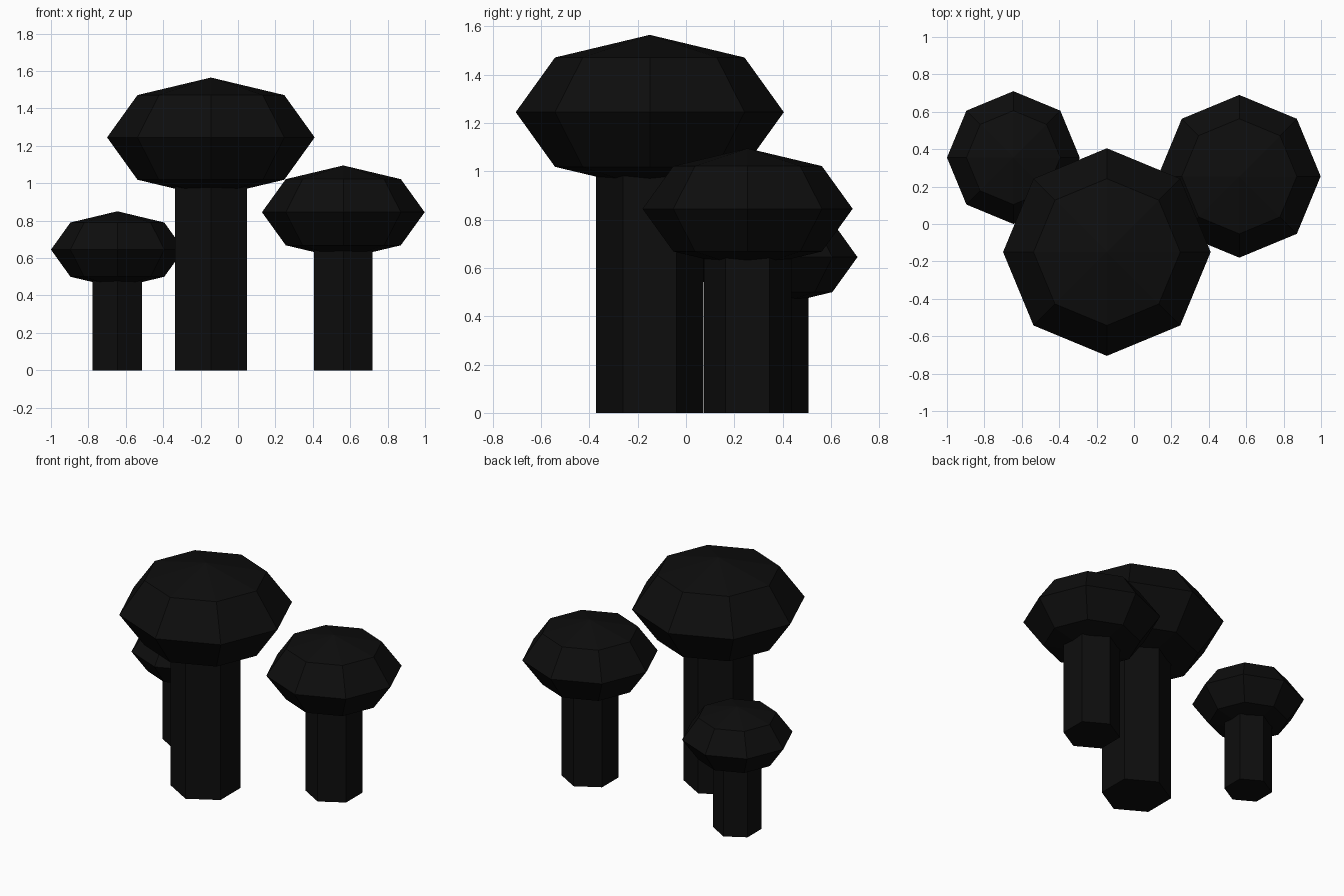
import bpy

if "Cube" in bpy.data.objects:
    bpy.data.objects.remove(bpy.data.objects["Cube"])

# near-black material shared by all parts
dark = bpy.data.materials.new("dark")
dark.diffuse_color = (0.004, 0.004, 0.004, 1)
dark.use_nodes = True
dark.node_tree.nodes["Principled BSDF"].inputs["Base Color"].default_value = dark.diffuse_color


def finish(name):
    ob = bpy.context.object
    ob.name = name
    ob.data.materials.append(dark)
    return ob


def mushroom(size, x, y, cap_r, cap_z, cap_half_height, stem_r):
    # six-sided stem ending inside the cap
    bpy.ops.mesh.primitive_cylinder_add(
        vertices=6, radius=stem_r, depth=cap_z, location=(x, y, cap_z / 2))
    finish(size + "_stem")
    # flattened eight-sided faceted cap
    bpy.ops.mesh.primitive_uv_sphere_add(
        segments=8, ring_count=4, radius=1, location=(x, y, cap_z))
    cap = finish(size + "_cap")
    cap.scale = (cap_r, cap_r, cap_half_height)


mushroom("large", -0.145, -0.15, 0.555, 1.245, 0.32, 0.222)
mushroom("medium", 0.563, 0.255, 0.435, 0.845, 0.25, 0.181)
mushroom("small", -0.645, 0.355, 0.355, 0.645, 0.205, 0.153)
